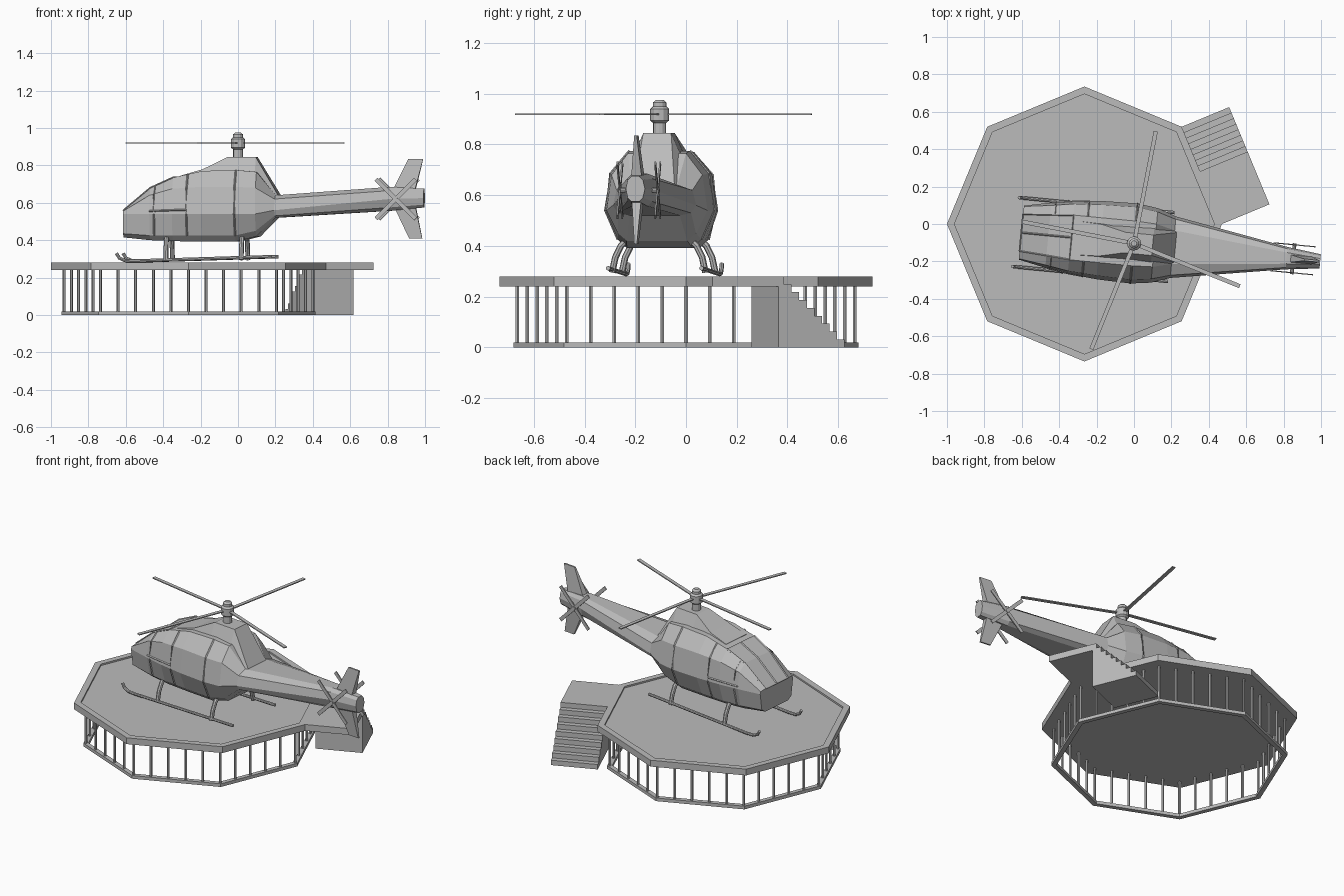
import bpy, bmesh, math
from mathutils import Vector, Matrix

if "Cube" in bpy.data.objects:
    bpy.data.objects.remove(bpy.data.objects["Cube"], do_unlink=True)

GREY = bpy.data.materials.new("plain_grey")
GREY.use_nodes = True
GREY.diffuse_color = (0.5, 0.5, 0.5, 1)
GREY.node_tree.nodes["Principled BSDF"].inputs["Base Color"].default_value = GREY.diffuse_color

# The aircraft stands slightly turned on the pad, with its mast at the local origin
AIRCRAFT = Matrix.Translation((0, -0.104, 0)) @ Matrix.Rotation(math.radians(-5.5), 4, "Z")
PAD_CENTRE = Vector((-0.265, 0, 0))
WORLD = Matrix.Identity(4)


def finish(name, bm, matrix):
    bmesh.ops.recalc_face_normals(bm, faces=bm.faces)
    mesh = bpy.data.meshes.new(name)
    bm.to_mesh(mesh)
    bm.free()
    mesh.materials.append(GREY)
    obj = bpy.data.objects.new(name, mesh)
    obj.matrix_world = matrix
    bpy.context.collection.objects.link(obj)
    return obj


def loft(name, sections, matrix=AIRCRAFT, closed=False):
    """Skin a row of matching closed cross-sections."""
    bm = bmesh.new()
    rings = [[bm.verts.new(p) for p in s] for s in sections]
    pairs = list(zip(rings, rings[1:]))
    if closed:
        pairs.append((rings[-1], rings[0]))
    else:
        bm.faces.new(rings[0])
        bm.faces.new(rings[-1])
    for a, b in pairs:
        for i in range(len(a)):
            j = (i + 1) % len(a)
            bm.faces.new((a[i], a[j], b[j], b[i]))
    return finish(name, bm, matrix)


def tube(name, points, radius, matrix=AIRCRAFT, sides=8):
    points = [Vector(p) for p in points]
    sections = []
    for i, p in enumerate(points):
        tangent = points[min(i + 1, len(points) - 1)] - points[max(i - 1, 0)]
        turn = tangent.to_track_quat("Z", "Y")
        angles = [math.tau * k / sides for k in range(sides)]
        sections.append([p + turn @ Vector((radius * math.cos(a), radius * math.sin(a), 0))
                         for a in angles])
    return loft(name, sections, matrix)


def blade(name, start, direction, length, width, normal, thick, matrix=AIRCRAFT):
    d, n = Vector(direction).normalized(), Vector(normal)
    w, t = d.cross(n) * width / 2, n * thick / 2
    ends = [Vector(start), Vector(start) + d * length]
    return loft(name, [[p + w + t, p - w + t, p - w - t, p + w - t] for p in ends], matrix)


def turned(name, profile, sides=12):
    """Stack of circles on the mast axis, from (radius, height) pairs."""
    return loft(name, [[(r * math.cos(math.tau * k / sides), r * math.sin(math.tau * k / sides), z)
                        for k in range(sides)] for r, z in profile])


def octagon(radius, z):
    return [PAD_CENTRE + Vector((radius * math.cos(k * math.pi / 4),
                                 radius * math.sin(k * math.pi / 4), z)) for k in range(8)]


# Landing pad with a raised rim, standing on a ring of posts
RADIUS = 0.735
loft("pad_deck", [octagon(RADIUS, 0.24), octagon(RADIUS, 0.28), octagon(0.695, 0.28),
                  octagon(0.695, 0.27)], WORLD)
loft("base_ring", [octagon(0.68, 0), octagon(0.68, 0.02), octagon(0.65, 0.02),
                   octagon(0.65, 0)], WORLD, closed=True)
corners = octagon(0.665, 0)
for side in range(8):
    for step in range(5):
        foot = corners[side].lerp(corners[(side + 1) % 8], step / 5)
        tube("pad_post", [foot + Vector((0, 0, 0.01)), foot + Vector((0, 0, 0.25))],
             0.008, WORLD, 6)

# Side landing and staircase, laid out along one side of the pad
edge = octagon(RADIUS, 0)
along = edge[1] - edge[0]
LENGTH = along.length
along.normalize()
outward = Vector((along.y, -along.x, 0))


def side_prism(name, profile):
    section = [edge[0] + along * t + Vector((0, 0, z)) for t, z in profile]
    return loft(name, [section, [p + outward * 0.275 for p in section]], WORLD)


START, STEPS = 0.305, 8
side_prism("stair_landing", [(0, 0.24), (START, 0.24), (START, 0.28), (0, 0.28)])
stairs = [(0.28, 0), (0.28, 0.24), (START, 0.24)]
run, rise = (LENGTH - START) / STEPS, 0.28 / (STEPS + 1)
for i in range(STEPS):
    z = 0.28 - rise * (i + 1)
    stairs += [(START + run * i, z), (START + run * (i + 1), z)]
stairs.append((LENGTH, 0))
side_prism("staircase", stairs)

# Fuselage and tail boom: x, then (half width, height) from belly to roof
STATIONS = [
    (-0.605, (.10, .415), (.13, .435), (.145, .54), (.14, .555), (.10, .56)),
    (-0.46, (.12, .40), (.15, .425), (.175, .54), (.16, .64), (.11, .68)),
    (-0.337, (.13, .395), (.16, .425), (.195, .54), (.18, .675), (.12, .735)),
    (-0.18, (.13, .392), (.165, .425), (.21, .54), (.19, .685), (.12, .77)),
    (0.0, (.13, .392), (.165, .425), (.215, .54), (.195, .685), (.12, .775)),
    (0.11, (.12, .42), (.155, .45), (.20, .54), (.18, .68), (.115, .765)),
    (0.21, (.10, .52), (.145, .53), (.165, .56), (.15, .62), (.09, .64)),
    (0.82, (.03, .557), (.05, .575), (.06, .62), (.05, .665), (.03, .685)),
    (1.0, (.015, .575), (.03, .59), (.038, .625), (.03, .66), (.015, .675)),
]


def half_section(station, side=1):
    x, *pairs = station
    return [Vector((x, side * w, z)) for w, z in pairs]


loft("fuselage", [half_section(s) + half_section(s, -1)[::-1] for s in STATIONS])

# Engine cowling: x, base height, top height, base and top half widths
COWL = [(-0.30, .70, .745, .10, .09), (-0.18, .70, .78, .11, .085), (-0.05, .70, .845, .12, .055),
        (0.10, .70, .845, .12, .055), (0.222, .60, .642, .10, .08)]
loft("engine_cowling", [[(x, b, z0), (x, t, z1), (x, -t, z1), (x, -b, z0)]
                        for x, z0, z1, b, t in COWL])


# Window and door frames follow the body panels
def surface(position, row, side):
    i = int(position)
    a, b = (half_section(STATIONS[k], side)[row] for k in (i, i + 1))
    return a.lerp(b, position - i)


FRAME = 0.005
for s in (1, -1):
    tube("windscreen_edge_frame", [surface(p, 4, s) for p in (0, 1, 2)], FRAME, sides=4)
    tube("side_window_sill", [surface(p, 2, s).lerp(surface(p, 3, s), 0.15) for p in (1, 2, 2.5)],
         FRAME, sides=4)
    for p in (1.2, 2.5, 4):
        tube("door_frame", [surface(p, row, s) for row in (1, 2, 3, 4)], FRAME, sides=4)
tube("windscreen_centre_frame", [(STATIONS[k][0], 0, STATIONS[k][5][1]) for k in (0, 1, 2)],
     FRAME, sides=4)
for k in (0, 2):
    tube("windscreen_cross_frame", [surface(k, 4, 1), surface(k, 4, -1)], FRAME, sides=4)

# Landing skids with curved legs
for s in (1, -1):
    y = s * 0.185
    tube("landing_skid", [(-0.635, y, .33), (-0.62, y, .305), (-0.59, y, .291),
                          (-0.54, y, .289), (0.2, y, .312)], 0.009)
    for x in (-0.37, 0.035):
        tube("skid_leg", [(x, s * 0.12, .43), (x, s * 0.15, .40), (x, s * 0.172, .355),
                          (x, s * 0.185, .295)], 0.013)

# Mast, hub and four main rotor blades
turned("rotor_mast", [(0.026, 0.83), (0.026, 0.90)])
turned("rotor_hub", [(0.026, 0.885), (0.038, 0.895), (0.038, 0.94), (0.027, 0.95),
                     (0.027, 0.965), (0.015, 0.976)])
HUB = Matrix.Translation((0, -0.104, 0))
for angle in (79, 169, 248, 338):
    a = math.radians(angle)
    blade("main_rotor_blade", (0, 0, 0.92), (math.cos(a), math.sin(a), 0), 0.61, 0.022,
          (0, 0, 1), 0.006, HUB)

# Tail fins, tapered to a thin tip: x start, x end, half thickness, height
for name, base, tip in (("upper_fin", (.83, .95, .022, .66), (.915, .995, .005, .835)),
                        ("lower_fin", (.83, .95, .02, .60), (.92, .99, .005, .408))):
    loft(name, [[(x0, -t, z), (x1, -t, z), (x1, t, z), (x0, t, z)] for x0, x1, t, z in (base, tip)])

# Tail rotor on each side of the boom
for s in (1, -1):
    centre = Vector((0.855, s * 0.075, 0.62))
    tube("tail_rotor_axle", [(0.855, s * 0.03, 0.62), centre + Vector((0, s * 0.008, 0))], 0.01)
    for k in range(4):
        a = math.pi / 4 + k * math.pi / 2
        blade("tail_rotor_blade", centre, (math.cos(a), 0, math.sin(a)), 0.15, 0.022,
              (0, 1, 0), 0.006)
